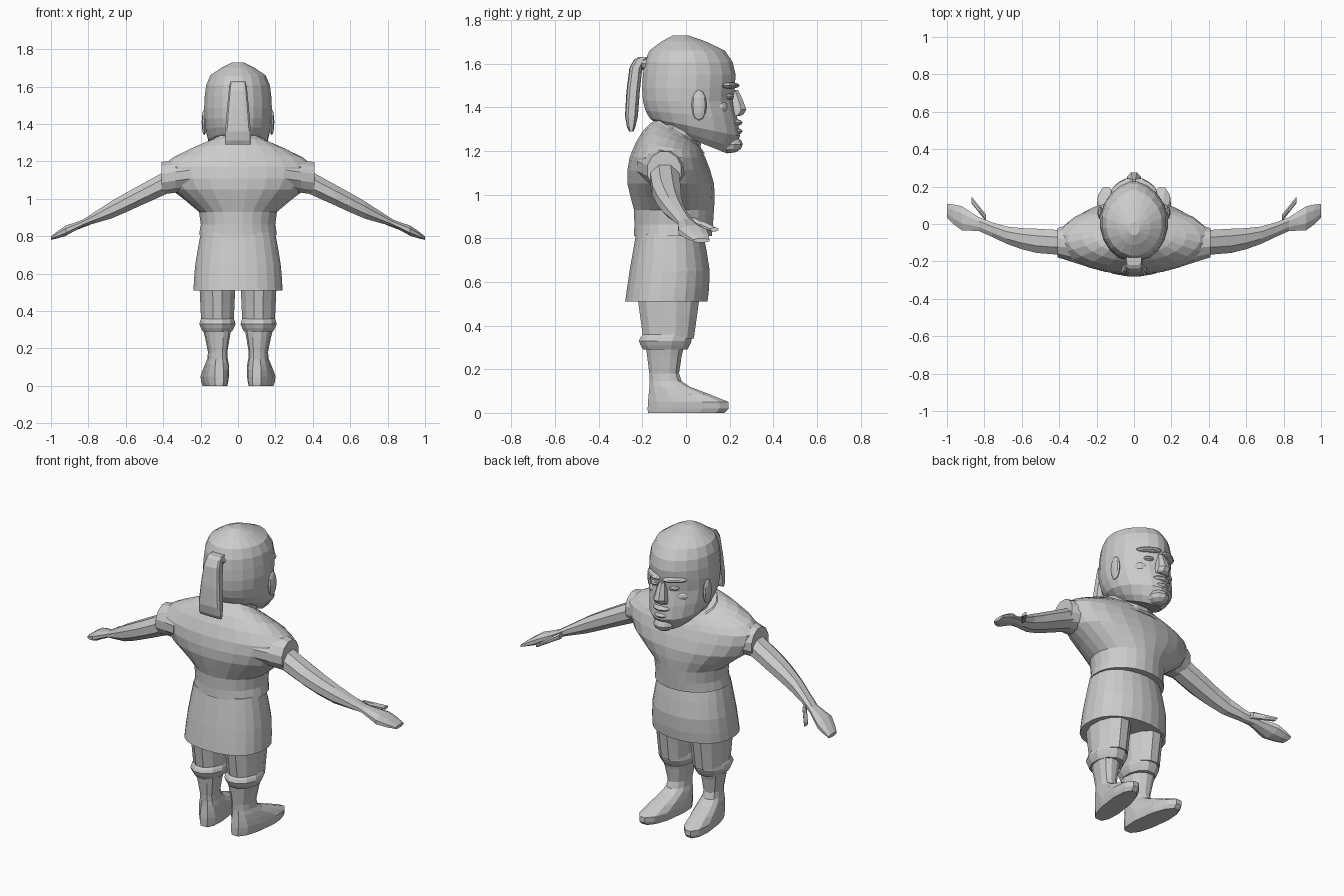
import bpy, bmesh, math
from mathutils import Matrix, Vector

cube = bpy.data.objects.get("Cube")
if cube:
    bpy.data.objects.remove(cube, do_unlink=True)

shade = (0.6, 0.6, 0.6, 1)
gray = bpy.data.materials.new("plain gray")
gray.use_nodes = True
gray.diffuse_color = shade
gray.node_tree.nodes["Principled BSDF"].inputs["Base Color"].default_value = shade


def finish(name, bm):
    """Turn a bmesh into a flat shaded gray object."""
    bmesh.ops.recalc_face_normals(bm, faces=bm.faces)
    mesh = bpy.data.meshes.new(name)
    bm.to_mesh(mesh)
    bm.free()
    mesh.materials.append(gray)
    part = bpy.data.objects.new(name, mesh)
    bpy.context.collection.objects.link(part)


def rounded(keys):
    """Add one smoothly interpolated station between each pair of key stations."""
    stations = [keys[0]]
    last = len(keys) - 1
    for i in range(last):
        before, start = keys[max(i - 1, 0)], keys[i]
        end, after = keys[i + 1], keys[min(i + 2, last)]
        middle = [(9 * (s + e) - b - a) / 16
                  for b, s, e, a in zip(before, start, end, after)]
        stations += [middle, end]
    return stations


def circle(count):
    """Cosine and sine pairs around one turn, with a flat side on each axis."""
    for i in range(count):
        angle = math.tau * (i + 0.5) / count
        yield math.cos(angle), math.sin(angle)


def signed_power(value, power):
    return math.copysign(abs(value) ** power, value)


def skin(name, rings):
    """Bridge rings of points into one closed part."""
    bm = bmesh.new()
    loops = [[bm.verts.new(point) for point in ring] for ring in rings]
    for low, high in zip(loops, loops[1:]):
        for i in range(len(low)):
            bm.faces.new((low[i - 1], low[i], high[i], high[i - 1]))
    bm.faces.new(loops[0])
    bm.faces.new(loops[-1])
    finish(name, bm)


def stack(name, keys, sides=12, offset=0, power=1, face_power=1, turnout=0):
    """Horizontal rings from keys: height, back y, front y, half width, slope."""
    padded = [(*key, 0)[:5] for key in keys]
    rings = []
    for height, back, front, width, slope in rounded(padded):
        center, depth = (back + front) / 2, (front - back) / 2
        ring = []
        for c, s in circle(sides):
            y = center + depth * signed_power(s, power)
            x = width * signed_power(c, face_power if s > 0 else power)
            twist = turnout * (y - back)
            ring.append(Vector((offset + x + twist, y, height + slope * (y - center))))
        rings.append(ring)
    skin(name, rings)


def limb(name, side, keys, sides=8):
    """Upright rings along x from keys: x, y, z, half depth, half height."""
    rings = [[Vector((side * x, y + depth * c, z + height * s)) for c, s in circle(sides)]
             for x, y, z, depth, height in rounded(keys)]
    skin(name, rings)


def lump(name, center, radii, turn=0):
    """A faceted ellipsoid, turned about the vertical axis."""
    bm = bmesh.new()
    placing = (Matrix.Translation(center) @ Matrix.Rotation(turn, 4, "Z")
               @ Matrix.Diagonal((*radii, 1)))
    bmesh.ops.create_uvsphere(bm, u_segments=10, v_segments=6, radius=1, matrix=placing)
    finish(name, bm)


# Tunic with broad shoulders and a sloping neckline
stack("tunic", [(.81, -.24, .12, .21), (.93, -.24, .13, .21), (1.05, -.27, .13, .36),
                (1.17, -.26, .09, .41), (1.25, -.2, .07, .28, -.3),
                (1.28, -.14, .07, .17, -.6)], sides=24)
stack("neck", [(1.15, -.13, .06, .13), (1.32, -.14, .08, .13, -.3)])
stack("collar", [(1.25, -.17, .09, .19, -.5), (1.29, -.14, .06, .16, -.6)], sides=16)

# Skirt flaring toward the hem
stack("skirt", [(.51, -.28, .1, .24), (.65, -.26, .11, .23), (.82, -.23, .08, .2)],
      sides=24, power=.85)

# Head with a tapered face and a heavy jaw
stack("head", [(1.25, -.12, .19, .1, -.4), (1.31, -.17, .25, .16, -.2),
               (1.43, -.2, .22, .18), (1.55, -.2, .23, .18),
               (1.66, -.17, .18, .15), (1.73, -.06, .01, .03)], sides=20, face_power=1.2)

# Nose, mouth and chin
stack("nose", [(1.36, .19, .25, .04), (1.39, .19, .28, .04), (1.48, .19, .24, .02)], sides=8)
lump("upper_lip", (0, .2, 1.33), (.06, .06, .02))
lump("lower_lip", (0, .2, 1.29), (.05, .06, .02))
lump("chin", (0, .2, 1.23), (.06, .06, .04))

# Hanging ponytail and its tie
stack("ponytail", [(1.29, -.26, -.24, .07), (1.36, -.28, -.22, .07),
                   (1.58, -.26, -.2, .05), (1.63, -.22, -.16, .04)], power=.5)
lump("ponytail_tie", (0, -.19, 1.6), (.05, .04, .03))

for label, side in (("left", 1), ("right", -1)):
    # Brow, eye, cheek and ear
    lump(label + "_brow", (side * .065, .2, 1.5), (.07, .03, .015), turn=-side * .6)
    lump(label + "_eye", (side * .06, .19, 1.45), (.03, .03, .015))
    lump(label + "_cheek", (side * .09, .16, 1.4), (.04, .03, .03), turn=-side * .6)
    lump(label + "_ear", (side * .18, .06, 1.41), (.015, .035, .07))

    # Sleeve, arm with a flat hand, and thumb
    limb(label + "_sleeve", side, [(.26, -.1, 1.13, .13, .09), (.41, -.1, 1.11, .08, .09)],
         sides=12)
    limb(label + "_arm", side, [(.34, -.1, 1.11, .07, .07), (.52, -.09, 1.02, .07, .06),
                                (.68, -.06, .94, .05, .05), (.83, 0, .87, .04, .02),
                                (.92, .03, .83, .07, .03), (1, .07, .79, .04, .01)])
    limb(label + "_thumb", side, [(.79, .03, .88, .02, .02), (.87, .13, .84, .02, .01)])

    # Leg, cuff and boot with the toe turned out
    stack(label + "_leg", [(.34, -.2, .04, .09), (.55, -.23, .07, .1)], offset=side * .11)
    stack(label + "_cuff", [(.29, -.2, .01, .08), (.33, -.22, .03, .1),
                            (.36, -.2, .03, .09)], offset=side * .11)
    stack(label + "_boot", [(0, -.18, .18, .06), (.05, -.18, .2, .07), (.12, -.17, .02, .06),
                            (.18, -.17, -.03, .05), (.33, -.19, 0, .08)],
          offset=side * .1, power=.8, turnout=side * .13)
